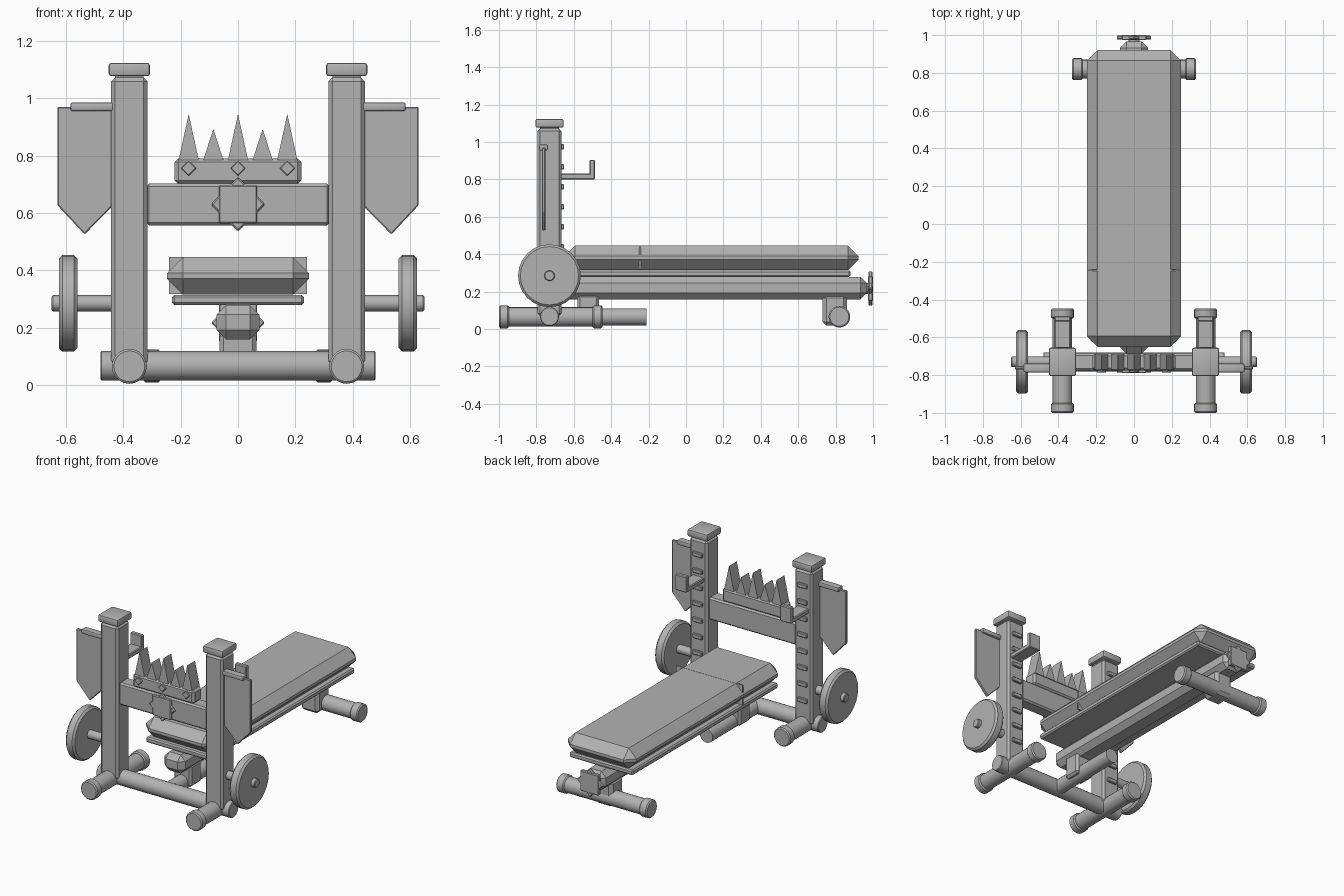
import bpy, bmesh, math
from mathutils import Matrix, Vector

if "Cube" in bpy.data.objects:
    bpy.data.objects.remove(bpy.data.objects["Cube"])

steel = bpy.data.materials.new("plain grey")
steel.diffuse_color = (0.45, 0.45, 0.45, 1)
steel.use_nodes = True
steel.node_tree.nodes["Principled BSDF"].inputs["Base Color"].default_value = steel.diffuse_color

POST_X, POST_Y = 0.379, -0.73


def finish(name, bm, bevel=0.0, segs=1, angle=30):
    """Turn a bmesh into a named, bevelled, smooth-by-angle object."""
    if bevel:
        sharp = [e for e in bm.edges if len(e.link_faces) == 2
                 and e.calc_face_angle() > math.radians(40)]
        bmesh.ops.bevel(bm, geom=sharp, offset=bevel, segments=segs,
                        affect='EDGES', profile=0.5, clamp_overlap=True)
    bmesh.ops.recalc_face_normals(bm, faces=bm.faces)
    me = bpy.data.meshes.new(name)
    bm.to_mesh(me)
    bm.free()
    me.materials.append(steel)
    ob = bpy.data.objects.new(name, me)
    bpy.context.collection.objects.link(ob)
    bpy.ops.object.select_all(action='DESELECT')
    ob.select_set(True)
    bpy.context.view_layer.objects.active = ob
    bpy.ops.object.shade_smooth_by_angle(angle=math.radians(angle))
    return ob


def box(name, x, y, z, bevel=0.0, segs=1, spin=0.0):
    """Box from (min, max) ranges, optionally spun about the y axis."""
    c = Vector((sum(x) / 2, sum(y) / 2, sum(z) / 2))
    s = Vector((x[1] - x[0], y[1] - y[0], z[1] - z[0]))
    bm = bmesh.new()
    bmesh.ops.create_cube(bm, size=1, matrix=Matrix.Translation(c)
                          @ Matrix.Rotation(spin, 4, 'Y') @ Matrix.Diagonal(s).to_4x4())
    return finish(name, bm, bevel, segs)


def tube(name, axis, span, u, v, r, sides=20, bevel=0.0):
    """Solid round bar along x (u=y, v=z) or along y (u=x, v=z)."""
    mid, length = sum(span) / 2, span[1] - span[0]
    if axis == 'X':
        m = Matrix.Translation((mid, u, v)) @ Matrix.Rotation(math.pi / 2, 4, 'Y')
    else:
        m = Matrix.Translation((u, mid, v)) @ Matrix.Rotation(math.pi / 2, 4, 'X')
    bm = bmesh.new()
    bmesh.ops.create_cone(bm, cap_ends=True, segments=sides, radius1=r, radius2=r,
                          depth=length, matrix=m)
    return finish(name, bm, bevel)


def slab(name, outline, y, bevel=0.0):
    """Extrude an (x, z) outline along y."""
    bm = bmesh.new()
    f = bm.faces.new([bm.verts.new((px, y[0], pz)) for px, pz in outline])
    ext = bmesh.ops.extrude_face_region(bm, geom=[f])
    bmesh.ops.translate(bm, vec=(0, y[1] - y[0], 0),
                        verts=[g for g in ext['geom'] if isinstance(g, bmesh.types.BMVert)])
    return finish(name, bm, bevel)


def star(name, y, z, half=0.067):
    """Eight-pointed badge made of two crossed square plates."""
    for i, spin in enumerate((0, math.pi / 4)):
        d = 0.003 * i
        box(f"{name}_{i}", (-half, half), (y[0] + d, y[1] - d), (z - half, z + half),
            0.005, 1, spin)


for side, s in (("left", -1), ("right", 1)):
    def xr(a, b):
        return tuple(sorted((s * a, s * b)))
    px = s * POST_X

    # Upright post with cap
    box(f"{side}_post", (px - .064, px + .064), (POST_Y - .064, POST_Y + .064),
        (0.07, 1.072), 0.014)
    box(f"{side}_post_cap", (px - .072, px + .072), (POST_Y - .075, POST_Y + .075),
        (1.077, 1.124), 0.01, 2)
    box(f"{side}_post_neck", (px - .05, px + .05), (POST_Y - .05, POST_Y + .05), (1.05, 1.09))

    # Adjustment rungs on the back of the post
    for i in range(8):
        z = 0.975 - 0.107 * i
        box(f"{side}_rung_{i}", (px - .035, px + .035), (-0.68, -0.652),
            (z - .014, z + .014), 0.004)

    # Bar hook
    box(f"{side}_hook_arm", (px - .042, px + .042), (-0.675, -0.487), (0.80, 0.832), 0.005)
    box(f"{side}_hook_lip", (px - .042, px + .042), (-0.516, -0.487), (0.802, 0.905), 0.005)

    # Floor foot with end caps
    tube(f"{side}_foot", 'Y', (-0.985, -0.46), px, 0.065, 0.052)
    tube(f"{side}_foot_front_cap", 'Y', (-1.0, -0.947), px, 0.065, 0.061, 20, 0.007)
    tube(f"{side}_foot_rear_cap", 'Y', (-0.50, -0.447), px, 0.065, 0.061, 20, 0.007)

    # Weight disc on its axle
    tube(f"{side}_axle", 'X', xr(0.42, 0.65), POST_Y, 0.285, 0.028, 16, 0.004)
    tube(f"{side}_weight_disc", 'X', xr(0.56, 0.625), POST_Y, 0.285, 0.168, 24, 0.012)

    # Hanging pointed shield and its rod
    slab(f"{side}_shield", [(s * .435, .97), (s * .63, .97), (s * .63, .627),
                            (s * .535, .525), (s * .435, .627)], (-0.77, -0.752), 0.004)
    box(f"{side}_shield_rod", xr(0.42, 0.585), (-0.785, -0.738), (0.955, 0.986), 0.008, 2)

    # Rear stabiliser end cap
    tube(f"{side}_rear_cap", 'X', xr(0.272, 0.328), 0.82, 0.066, 0.058, 20, 0.007)

# Base tubes
tube("front_cross_tube", 'X', (-0.48, 0.48), POST_Y, 0.067, 0.051, 20, 0.004)
tube("base_spine", 'Y', (-0.72, -0.21), 0, 0.065, 0.046)
tube("rear_stabiliser", 'X', (-0.31, 0.31), 0.82, 0.066, 0.05)

# Bench beam and its supports
box("bench_beam", (-0.075, 0.075), (-0.685, 0.967), (0.158, 0.279), 0.034)
box("front_support", (-0.064, 0.064), (-0.58, -0.465), (0.04, 0.185), 0.014)
box("rear_support", (-0.064, 0.064), (0.73, 0.862), (0.018, 0.185), 0.02)
star("beam_end_star", (0.973, 1.0), 0.217)
tube("beam_end_pin", 'Y', (0.94, 0.985), 0, 0.217, 0.03, 12)

# Bench board, padding and seam
box("bench_board", (-0.23, 0.23), (-0.625, 0.88), (0.279, 0.314), 0.008)
box("bench_pad", (-0.248, 0.248), (-0.65, 0.922), (0.315, 0.446), 0.056)
box("pad_seam", (-0.24, 0.24), (-0.25, -0.241), (0.317, 0.447))

# Upper crossbeam with badge
box("crossbeam", (-0.32, 0.32), (-0.775, -0.685), (0.557, 0.703), 0.01)
star("crossbeam_star", (-0.79, -0.77), 0.63)

# Spiked rail with studs
box("spike_rail", (-0.221, 0.221), (-0.775, -0.685), (0.70, 0.79), 0.013)
for i in range(5):
    x = 0.086 * (i - 2)
    tip = 0.945 if i % 2 == 0 else 0.893
    slab(f"spike_{i}", [(x - .035, .785), (x + .035, .785), (x, tip)], (-0.77, -0.69))
    if i % 2 == 0:
        h = 0.019
        box(f"stud_{i}", (x - h, x + h), (-0.787, -0.765), (0.756 - h, 0.756 + h),
            0.003, 1, math.pi / 4)
